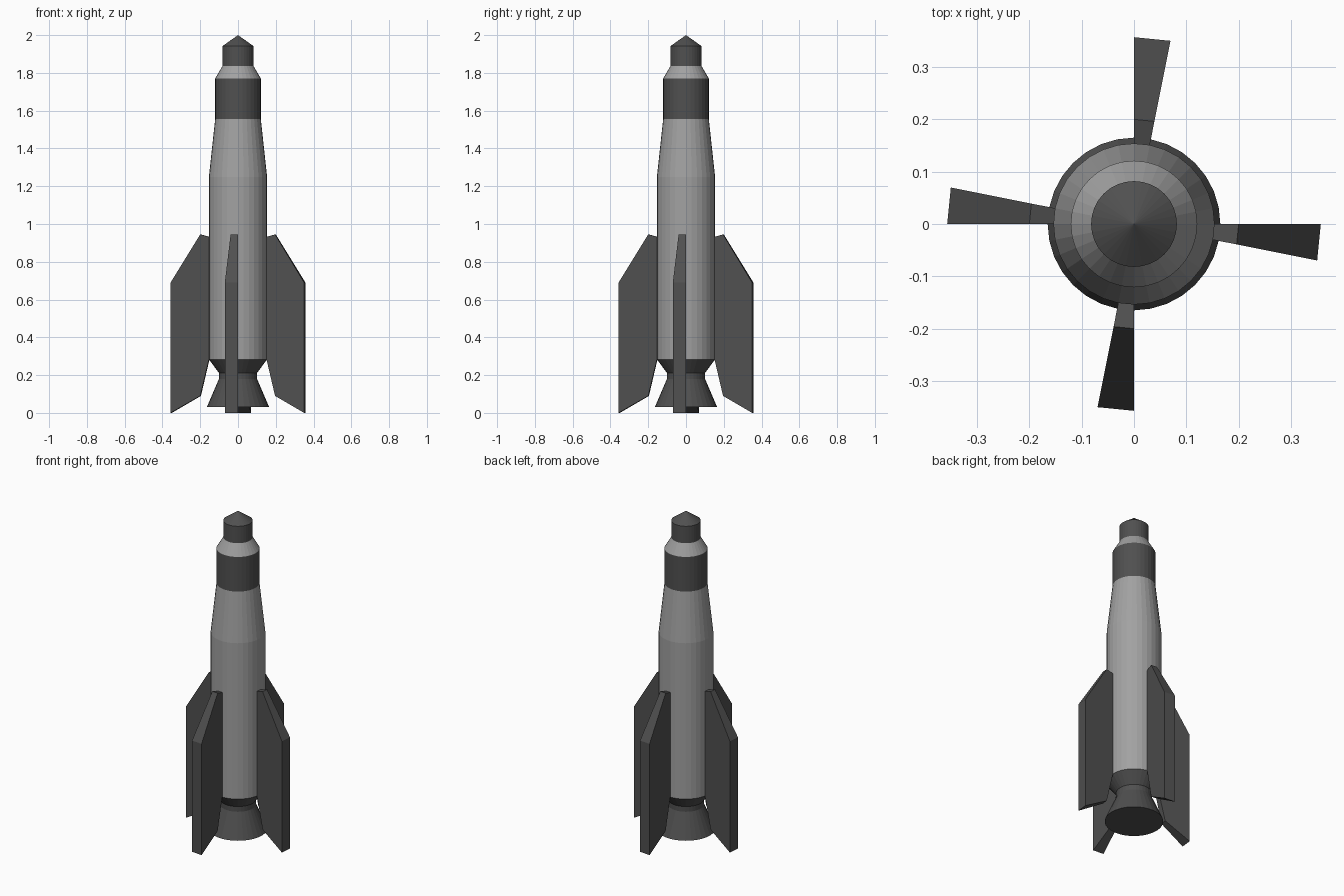
import bpy, bmesh
from math import radians, pi, cos, sin

cube = bpy.data.objects.get("Cube")
if cube:
    bpy.data.objects.remove(cube, do_unlink=True)

SIDES = 32


def material(name, value):
    m = bpy.data.materials.new(name)
    m.use_nodes = True
    colour = (value, value, value, 1)
    m.diffuse_color = colour
    m.node_tree.nodes["Principled BSDF"].inputs["Base Color"].default_value = colour
    return m


light = material("light grey", 0.36)
dark = material("dark grey", 0.08)


def finish(name, bm, mat):
    bmesh.ops.remove_doubles(bm, verts=bm.verts, dist=0.0001)
    bmesh.ops.recalc_face_normals(bm, faces=bm.faces)
    mesh = bpy.data.meshes.new(name)
    bm.to_mesh(mesh)
    bm.free()
    mesh.materials.append(mat)
    ob = bpy.data.objects.new(name, mesh)
    bpy.context.collection.objects.link(ob)
    return ob


def lathe(name, profile, mat):
    """Turn a (radius, height) profile around the z axis."""
    bm = bmesh.new()
    verts = [bm.verts.new((r, 0, z)) for r, z in profile]
    edges = [bm.edges.new(pair) for pair in zip(verts, verts[1:])]
    bmesh.ops.spin(bm, geom=verts + edges, cent=(0, 0, 0), axis=(0, 0, 1),
                   angle=2 * pi, steps=SIDES)
    return finish(name, bm, mat)


def wedge_fin(name, profile, start, mat):
    """Sweep a radial outline clockwise through one body facet."""
    bm = bmesh.new()
    rings = []
    for a in (start, start - 2 * pi / SIDES):
        rings.append([bm.verts.new((r * cos(a), r * sin(a), z)) for r, z in profile])
    bm.faces.new(rings[0])
    bm.faces.new(rings[1])
    n = len(profile)
    for i in range(n):
        j = (i + 1) % n
        bm.faces.new((rings[0][i], rings[0][j], rings[1][j], rings[1][i]))
    return finish(name, bm, mat)


# Engine nozzle with a closed mouth
lathe("nozzle", [(0, 0.03), (0.165, 0.03), (0.101, 0.18), (0.101, 0.212),
                 (0.154, 0.283)], dark)
# Hull sections from bottom to top
lathe("hull", [(0.154, 0.283), (0.154, 1.25), (0.121, 1.555)], light)
lathe("upper_band", [(0.121, 1.555), (0.121, 1.77)], dark)
lathe("shoulder", [(0.121, 1.77), (0.082, 1.837)], light)
lathe("nose_cap", [(0.082, 1.837), (0.082, 1.942), (0, 2.0)], dark)

# Four wedge fins
fin_outline = [(0.154, 0.283), (0.20, 0.09), (0.357, 0.0),
               (0.357, 0.69), (0.20, 0.945), (0.154, 0.932)]
for name, angle in (("left_fin", 0), ("back_fin", 90),
                    ("right_fin", 180), ("front_fin", 270)):
    wedge_fin(name, fin_outline, radians(angle), dark)
